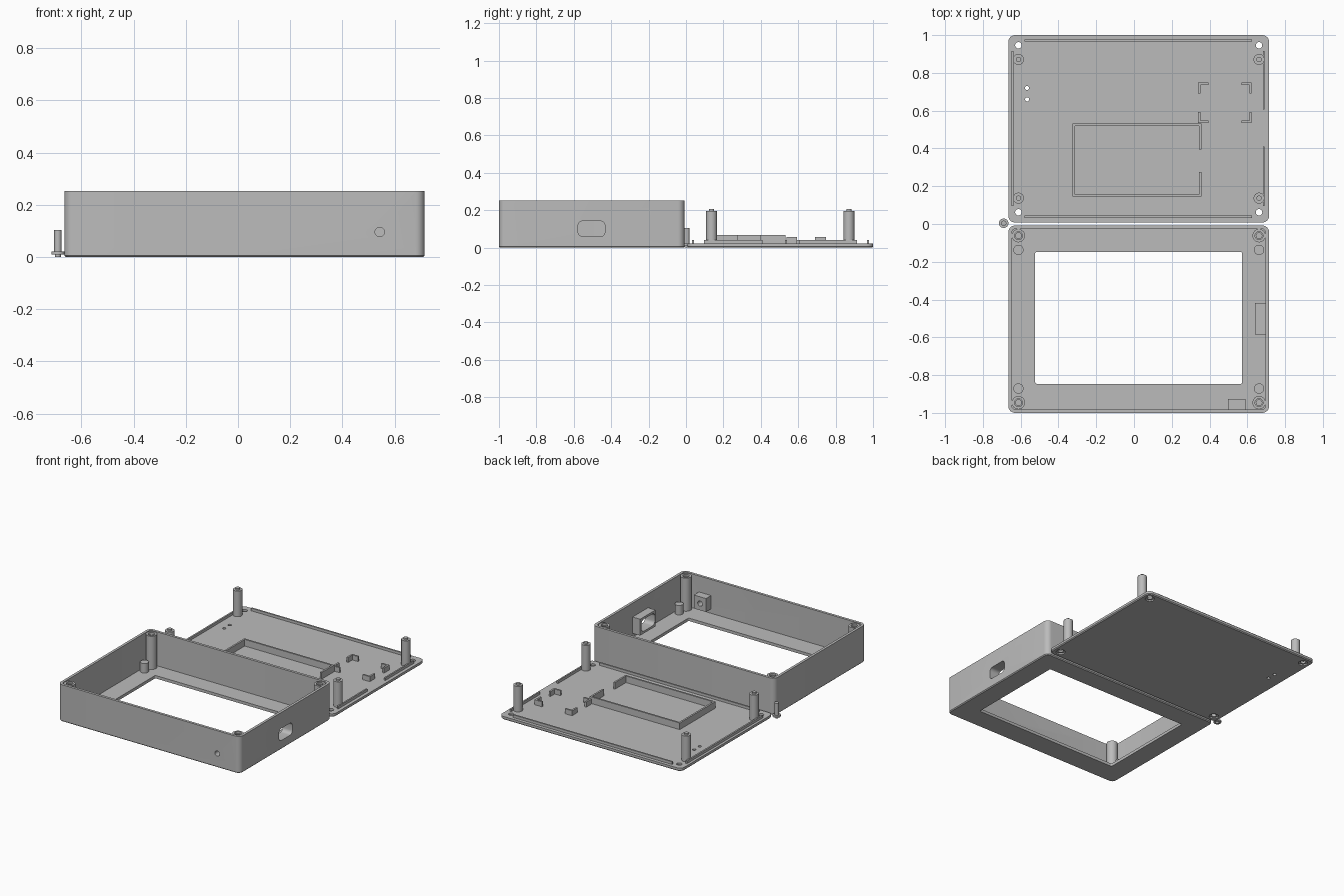
import bpy, bmesh, math

if "Cube" in bpy.data.objects:
    bpy.data.objects.remove(bpy.data.objects["Cube"])

grey = bpy.data.materials.new("plain grey")
grey.diffuse_color = (0.5, 0.5, 0.5, 1)
grey.use_nodes = True
grey.node_tree.nodes["Principled BSDF"].inputs["Base Color"].default_value = grey.diffuse_color

CX, CY = 0.025, 0.504          # centre of each half of the case
HX, HY = 0.69, 0.496           # half size
WALL, FLOOR, TOP = 0.018, 0.02, 0.252


def finish(name, bm, smooth=True):
    bmesh.ops.recalc_face_normals(bm, faces=bm.faces)
    me = bpy.data.meshes.new(name)
    bm.to_mesh(me)
    bm.free()
    ob = bpy.data.objects.new(name, me)
    bpy.context.collection.objects.link(ob)
    me.materials.append(grey)
    if smooth:
        shade(ob)
    return ob


def activate(ob):
    bpy.ops.object.select_all(action='DESELECT')
    ob.select_set(True)
    bpy.context.view_layer.objects.active = ob


def shade(ob):
    activate(ob)
    bpy.ops.object.shade_smooth_by_angle(angle=math.radians(30))


def loft(name, rings):
    """Skin a stack of equal-length closed rings and cap both ends."""
    bm = bmesh.new()
    rows = [[bm.verts.new(p) for p in ring] for ring in rings]
    n = len(rows[0])
    for a, b in zip(rows, rows[1:]):
        for i in range(n):
            bm.faces.new((a[i], a[(i + 1) % n], b[(i + 1) % n], b[i]))
    bm.faces.new(rows[0])
    bm.faces.new(rows[-1])
    return finish(name, bm)


def rounded(cx, cy, hx, hy, r, seg=6):
    pts = []
    for q, (sx, sy) in enumerate(((1, 1), (-1, 1), (-1, -1), (1, -1))):
        for i in range(seg + 1):
            a = math.pi / 2 * (q + i / seg)
            pts.append((cx + sx * (hx - r) + r * math.cos(a),
                        cy + sy * (hy - r) + r * math.sin(a)))
    return pts


def slab(name, cx, cy, hx, hy, r, z0, z1, chamfer=0.0):
    """Rounded plate, optionally chamfered along the bottom edge."""
    layers = [(z0, 0), (z1, 0)]
    if chamfer:
        layers = [(z0, chamfer), (z0 + chamfer, 0), (z1, 0)]
    return loft(name, [[(x, y, z) for x, y in rounded(cx, cy, hx - c, hy - c, r - c)]
                       for z, c in layers])


def turned(name, x, y, steps, n=32):
    """Stepped round part from (radius, z) pairs."""
    return loft(name, [[(x + r * math.cos(2 * math.pi * i / n),
                         y + r * math.sin(2 * math.pi * i / n), z) for i in range(n)]
                       for r, z in steps])


def block(name, x0, x1, y0, y1, z0, z1):
    bm = bmesh.new()
    bmesh.ops.create_cube(bm, size=1)
    for v in bm.verts:
        v.co = ((x0 + x1) / 2 + v.co.x * (x1 - x0), (y0 + y1) / 2 + v.co.y * (y1 - y0),
                (z0 + z1) / 2 + v.co.z * (z1 - z0))
    return finish(name, bm, False)


def cut(ob, cutters):
    for c in cutters:
        m = ob.modifiers.new("cut", 'BOOLEAN')
        m.operation, m.solver, m.object = 'DIFFERENCE', 'EXACT', c
        activate(ob)
        bpy.ops.object.modifier_apply(modifier=m.name)
    shade(ob)


def discard(cutters):
    for c in cutters:
        bpy.data.objects.remove(c)


corners = [(sx, sy) for sx in (-1, 1) for sy in (-1, 1)]

# --- open case shell with display window ---
shell = slab("case_shell", CX, -CY, HX, HY, 0.035, 0, TOP, 0.006)
cavity = slab("cavity_cutter", CX, -CY, HX - WALL, HY - WALL, 0.02, FLOOR, 0.4)
window = slab("window_cutter", CX, -0.497, 0.548, 0.349, 0.008, -0.1, 0.1)
cut(shell, [cavity, window])
discard([cavity, window])

# Bosses behind the wall openings
port_boss = block("port_boss", 0.64, 0.702, -0.585, -0.418, 0.045, 0.157)
light_boss = block("light_boss", 0.498, 0.59, -0.985, -0.927, 0.05, 0.142)

# Port opening through the right wall, light hole through the front wall
port = loft("port_cutter", [[(x, y, z) for y, z in rounded(-0.505, 0.101, 0.072, 0.041, 0.025)]
                            for x in (0.6, 0.8)])
hole = loft("light_cutter", [[(0.543 + 0.018 * math.cos(math.pi * i / 12), y,
                               0.096 + 0.018 * math.sin(math.pi * i / 12)) for i in range(24)]
                             for y in (-1.1, -0.9)])
cut(shell, [port, hole])
cut(port_boss, [port])
cut(light_boss, [hole])
discard([port, hole])

# Corner screw posts (hollow) and short support pegs
for sx, sy in corners:
    x = CX + sx * 0.637
    y = -CY + sy * 0.442
    turned("screw_post", x, y, [(0.035, 0.01), (0.035, 0.247), (0.021, 0.247),
                                (0.021, 0.235), (0.015, 0.235), (0.015, 0.06)])
    turned("support_peg", x, -CY + sy * 0.367, [(0.027, 0.01), (0.027, 0.085)])

# --- back plate with countersunk screw holes and cable holes ---
plate = slab("back_plate", CX, CY, HX, HY, 0.035, 0, 0.022, 0.006)
drills = [turned("drill", CX + sx * 0.637, CY + sy * 0.442,
                 [(0.03, -0.01), (0.03, 0.009), (0.017, 0.009), (0.017, 0.1)])
          for sx, sy in corners]
drills += [turned("drill", -0.566, y, [(0.011, -0.1), (0.011, 0.1)], 20) for y in (0.66, 0.72)]
cut(plate, drills)
discard(drills)

# Standoffs with locating tips
for sx, sy in corners:
    turned("standoff", CX + sx * 0.637, CY + sy * 0.367,
           [(0.029, 0.015), (0.029, 0.197), (0.014, 0.197), (0.014, 0.208)])

# Locating lips around the plate edge
Z0, LIP = 0.015, 0.04
for y in (0.033, 0.975 - 0.008):
    block("edge_lip", -0.58, 0.625, y, y + 0.011, Z0, LIP)
block("edge_lip", -0.648, -0.637, 0.095, 0.915, Z0, LIP)
for y0, y1 in ((0.095, 0.41), (0.605, 0.915)):
    block("edge_lip", 0.682, 0.692, y0, y1, Z0, LIP)

# Battery tray walls, with a gap on the right side
T, TRAY = 0.012, 0.067
block("tray_wall", -0.325, -0.325 + T, 0.145, 0.532, Z0, TRAY)
for y in (0.145, 0.532 - T):
    block("tray_wall", -0.325 + T, 0.357, y, y + T, Z0, TRAY)
for y0, y1 in ((0.145 + T, 0.275), (0.395, 0.532 - T)):
    block("tray_wall", 0.357 - T, 0.357, y0, y1, Z0, TRAY)

# Four L-shaped board brackets
for sx, sy in corners:
    ox, oy = 0.481 + sx * 0.142, 0.642 + sy * 0.106
    xs = sorted((ox, ox - sx * 0.055))
    ys = sorted((oy - sy * T, oy - sy * 0.058))
    block("board_bracket", *xs, *sorted((oy, oy - sy * T)), Z0, 0.056)
    block("board_bracket", *sorted((ox, ox - sx * T)), *ys, Z0, 0.056)

# --- loose push button ---
turned("push_button", -0.69, 0.004,
       [(0.011, 0), (0.011, 0.01), (0.025, 0.01), (0.025, 0.022), (0.014, 0.022), (0.014, 0.104)])
